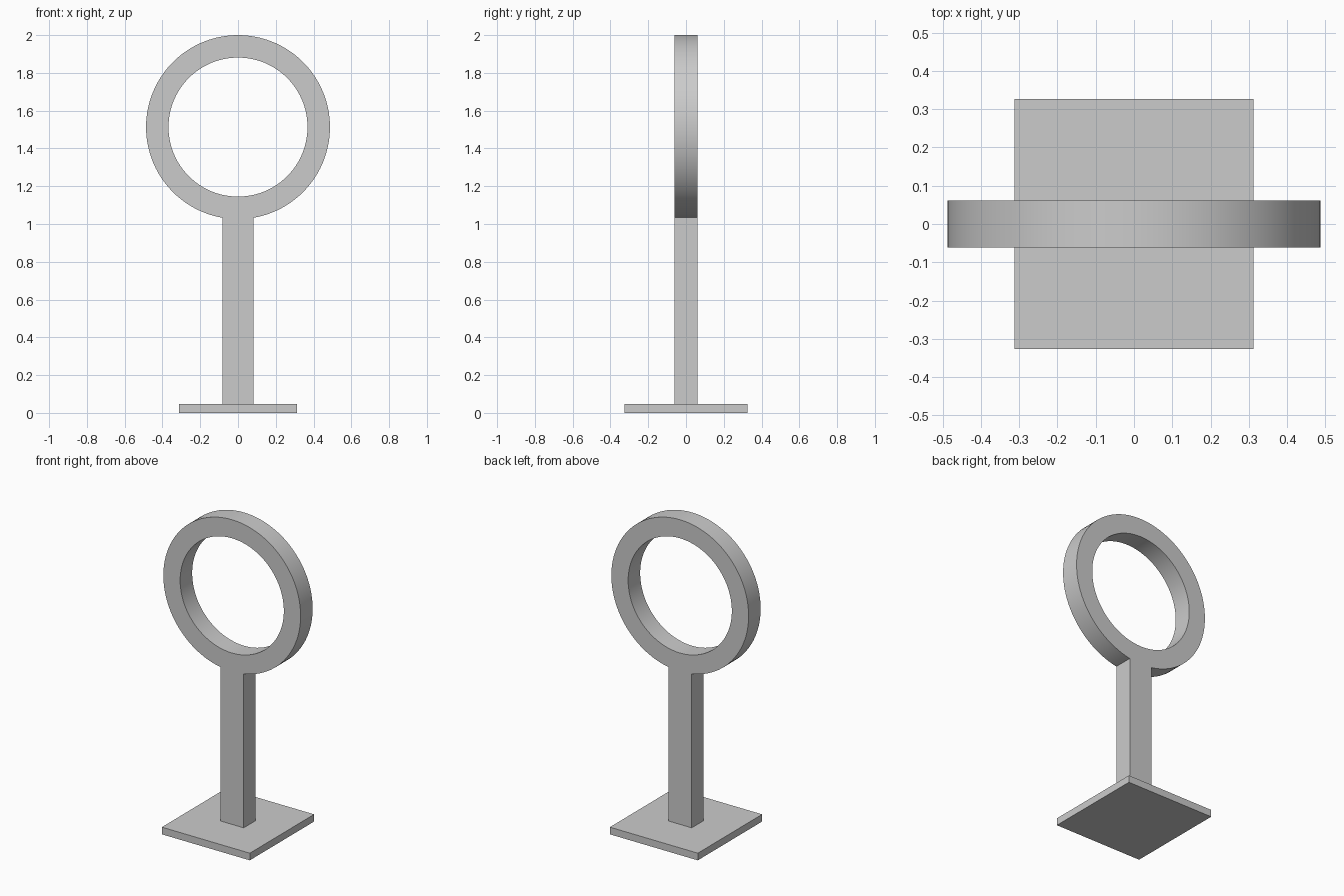
import bpy, bmesh, math

cube = bpy.data.objects.get("Cube")
if cube:
    bpy.data.objects.remove(cube, do_unlink=True)

BASE_HALF_X, BASE_HALF_Y, BASE_TOP = 0.312, 0.326, 0.046
POST_HALF, DEPTH = 0.083, 0.122
CENTRE_Z, OUTER_R, INNER_R, STEPS = 1.513, 0.487, 0.368, 96

grey = bpy.data.materials.new("plain_grey")
grey.use_nodes = True
grey.diffuse_color = (0.6, 0.6, 0.6, 1)
grey.node_tree.nodes["Principled BSDF"].inputs["Base Color"].default_value = (0.6, 0.6, 0.6, 1)


def arc(radius, start, end, steps):
    """Points (x, z) on the ring, with the angle measured from straight down."""
    angles = [start + (end - start) * i / steps for i in range(steps + 1)]
    return [(radius * math.sin(a), CENTRE_Z - radius * math.cos(a)) for a in angles]


# Base plate
bpy.ops.mesh.primitive_cube_add(size=1, location=(0, 0, BASE_TOP / 2))
base = bpy.context.object
base.name = "base_plate"
base.scale = (BASE_HALF_X * 2, BASE_HALF_Y * 2, BASE_TOP)
bpy.ops.object.transform_apply(location=False, rotation=False, scale=True)
base.data.materials.append(grey)

# Hoop and post: one outline with a round hole, extruded to its depth
gap = math.asin(POST_HALF / OUTER_R)
outline = arc(OUTER_R, gap, math.tau - gap, STEPS)
outline += [(-POST_HALF, BASE_TOP), (POST_HALF, BASE_TOP)]
hole = arc(INNER_R, 0, math.tau, STEPS)[:-1]

curve = bpy.data.curves.new("hoop_outline", "CURVE")
curve.dimensions = "2D"
curve.fill_mode = "BOTH"
curve.extrude = DEPTH / 2
for points in (outline, hole):
    spline = curve.splines.new("POLY")
    spline.points.add(len(points) - 1)
    for point, (x, z) in zip(spline.points, points):
        point.co = (x, z, 0, 1)
    spline.use_cyclic_u = True
hoop = bpy.data.objects.new("hoop_and_post", curve)
bpy.context.collection.objects.link(hoop)
hoop.rotation_euler.x = math.pi / 2

# Turn the outline into a clean, welded mesh
bpy.ops.object.select_all(action="DESELECT")
hoop.select_set(True)
bpy.context.view_layer.objects.active = hoop
bpy.ops.object.convert(target="MESH")
bpy.ops.object.transform_apply(location=False, rotation=True, scale=False)
hoop = bpy.context.object
bm = bmesh.new()
bm.from_mesh(hoop.data)
bmesh.ops.remove_doubles(bm, verts=bm.verts, dist=0.0001)
bmesh.ops.recalc_face_normals(bm, faces=bm.faces)
bm.to_mesh(hoop.data)
bm.free()
hoop.data.materials.clear()
hoop.data.materials.append(grey)
bpy.ops.object.shade_smooth_by_angle(angle=math.radians(30))
